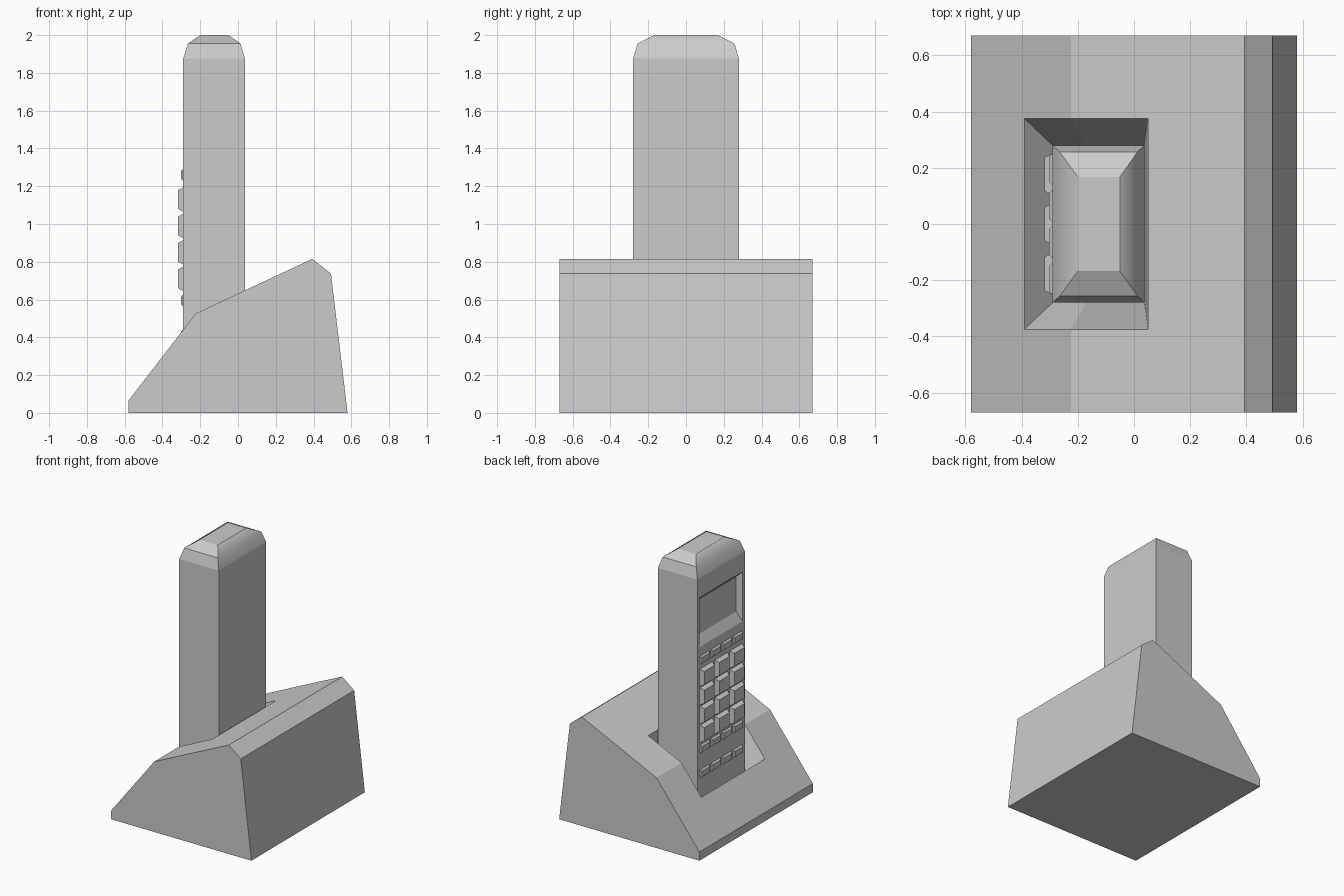
import bpy, bmesh, math

cube = bpy.data.objects.get("Cube")
if cube:
    bpy.data.objects.remove(cube, do_unlink=True)

grey = bpy.data.materials.new("light_grey")
grey.use_nodes = True
grey.diffuse_color = (0.6, 0.6, 0.6, 1)
grey.node_tree.nodes["Principled BSDF"].inputs["Base Color"].default_value = (0.6, 0.6, 0.6, 1)


def finish(bm, name):
    """Turn a bmesh into a named object with outward normals."""
    bmesh.ops.recalc_face_normals(bm, faces=bm.faces)
    mesh = bpy.data.meshes.new(name)
    bm.to_mesh(mesh)
    bm.free()
    mesh.materials.append(grey)
    obj = bpy.data.objects.new(name, mesh)
    bpy.context.collection.objects.link(obj)
    return obj


def loft(bm, rings, skip=()):
    """Join consecutive rings of vertices with quads."""
    for r, (a, b) in enumerate(zip(rings, rings[1:])):
        n = len(a)
        for i in range(n):
            if (r, i) not in skip:
                bm.faces.new((a[i], a[(i + 1) % n], b[(i + 1) % n], b[i]))


def flat_ring(bm, x0, x1, y, z):
    return [bm.verts.new(p) for p in ((x0, -y, z), (x1, -y, z), (x1, y, z), (x0, y, z))]


def front_ring(bm, x, y, hy, z0, z1):
    """Rectangle facing -x, centred on y."""
    return [bm.verts.new(p) for p in
            ((x, y - hy, z0), (x, y + hy, z0), (x, y + hy, z1), (x, y - hy, z1))]


FACE = -0.29       # keypad side of the handset
BACK = 0.037
HALF = 0.28
FLOOR = 0.2        # bottom of the cradle pocket

# Cradle: wedge profile swept in y, leaving the pocket open in the middle strip
profile = [(-0.58, 0.065), (-0.39, 0.311), (-0.225, 0.525), (0.05, 0.655),
           (0.393, 0.815), (0.492, 0.738), (0.58, 0), (-0.58, 0)]
bm = bmesh.new()
rows = [[bm.verts.new((x, y, z)) for x, z in profile] for y in (-0.67, -0.375, 0.375, 0.67)]
loft(bm, rows, skip={(1, 1), (1, 2)})
bm.faces.new(rows[0])
bm.faces.new(rows[-1])
# Pocket walls taper down to the handset footprint
low, high = rows[1], rows[2]
rim = [low[1], low[2], low[3], high[3], high[2], high[1]]
xs = (FACE, -0.17, BACK)
foot = [bm.verts.new((x, -HALF, FLOOR)) for x in xs] + \
       [bm.verts.new((x, HALF, FLOOR)) for x in reversed(xs)]
loft(bm, [rim, foot])
bm.faces.new(foot)
finish(bm, "cradle")

# Handset: tall block with a rounded cap and a recessed screen
SHOULDER, TOP = 1.875, 2.0
bm = bmesh.new()
rings = [flat_ring(bm, FACE, BACK, HALF, FLOOR),
         flat_ring(bm, FACE, BACK, HALF, SHOULDER),
         flat_ring(bm, -0.265, 0.013, 0.257, 1.955),
         flat_ring(bm, -0.2, -0.05, 0.168, TOP)]
loft(bm, rings, skip={(0, 3)})
bm.faces.new(rings[0])
bm.faces.new(rings[-1])
b, t = rings[0], rings[1]
panel = [b[0], b[3], t[3], t[0]]
screen = front_ring(bm, FACE + 0.04, 0, 0.235, 1.43, 1.69)
loft(bm, [panel, front_ring(bm, FACE, 0, 0.255, 1.36, 1.73), screen])
bm.faces.new(screen)
handset = finish(bm, "handset")

# Smooth the cap only, with crisp shoulder and top edges
bpy.ops.object.select_all(action='DESELECT')
handset.select_set(True)
bpy.context.view_layer.objects.active = handset
bpy.ops.object.shade_smooth_by_angle(angle=math.radians(41))
mesh = handset.data
for e in mesh.edges:
    zs = [mesh.vertices[i].co.z for i in e.vertices]
    if any(all(abs(z - h) < 1e-4 for z in zs) for h in (SHOULDER, TOP)) or min(zs) < SHOULDER - 0.01:
        e.use_edge_sharp = True


def key_row(bm, z, count, pitch, width, height, depth, taper):
    """Row of tapered keys standing out of the keypad side."""
    for k in range(count):
        y = (k - (count - 1) / 2) * pitch
        base = front_ring(bm, FACE, y, width / 2, z - height / 2, z + height / 2)
        top = front_ring(bm, FACE - depth, y, width / 2 - taper,
                         z - height / 2 + taper, z + height / 2 - taper)
        loft(bm, [base, top])
        bm.faces.new(top)
        bm.faces.new(base)


# Number keys
bm = bmesh.new()
for r in range(4):
    key_row(bm, 0.71 + 0.14 * r, 3, 0.177, 0.15, 0.13, 0.028, 0.016)
finish(bm, "number_keys")

# Slim function keys
bm = bmesh.new()
for z in (0.41, 0.595, 1.26):
    key_row(bm, z, 4, 0.13, 0.112, 0.062, 0.012, 0.01)
finish(bm, "function_keys")
